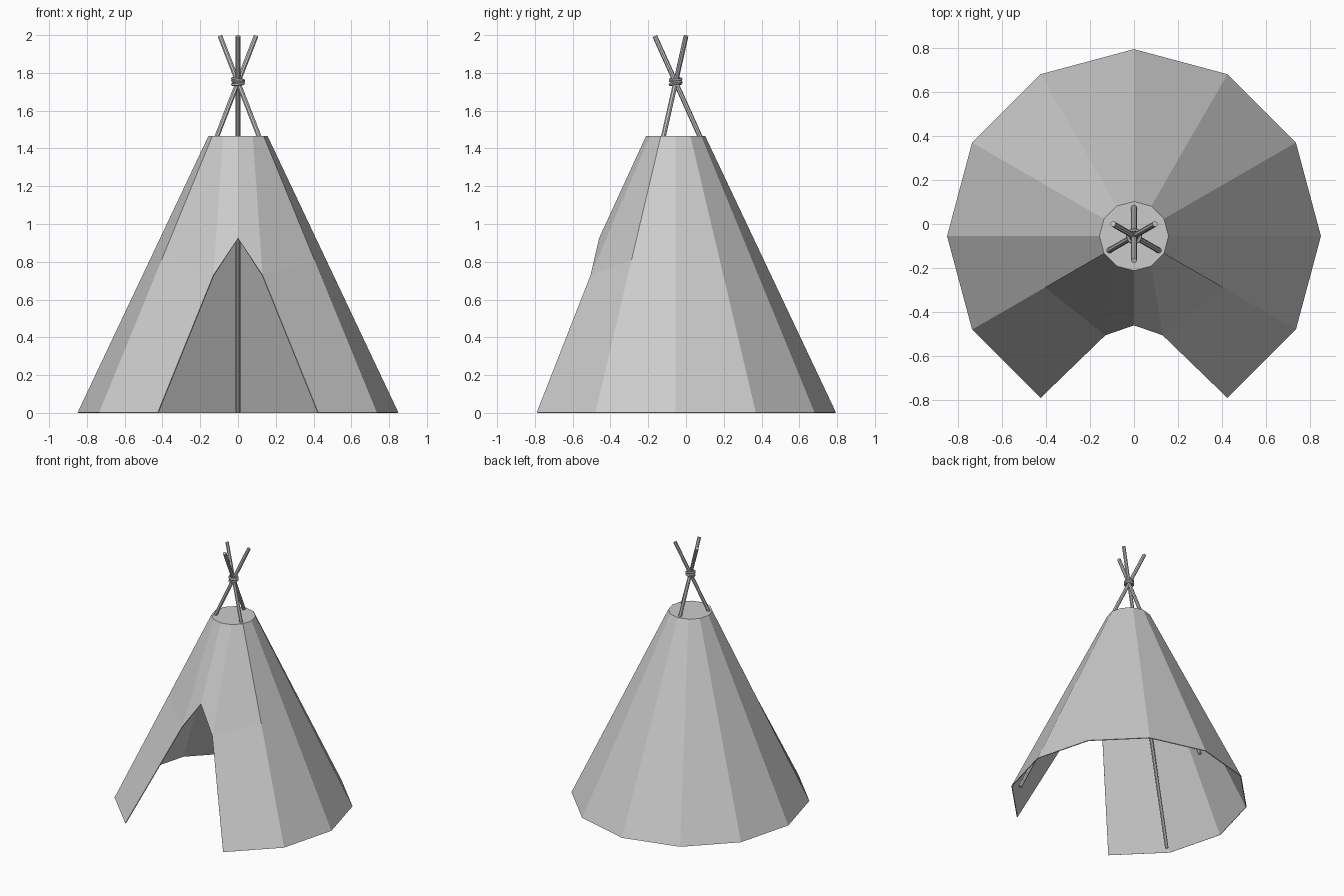
import bpy, bmesh
from math import sin, cos, pi, radians
from mathutils import Vector

if "Cube" in bpy.data.objects:
    bpy.data.objects.remove(bpy.data.objects["Cube"])

CY = -0.055            # tent axis offset in y
R0, R1, H = 0.85, 0.157, 1.465
SIDES = 12


def ring_point(i, z):
    r = R0 + (R1 - R0) * z / H
    a = i * 2 * pi / SIDES
    return Vector((r * cos(a), CY + r * sin(a), z))


def new_object(name, bm):
    bmesh.ops.recalc_face_normals(bm, faces=bm.faces)
    me = bpy.data.meshes.new(name)
    bm.to_mesh(me)
    bm.free()
    ob = bpy.data.objects.new(name, me)
    bpy.context.collection.objects.link(ob)
    return ob


# Canvas cover: twelve panels, flat top, front panels pulled in around the doorway
bm = bmesh.new()
doorway = {8: (-0.13, -0.505, 0.73), 9: (0, -0.46, 0.925), 10: (0.13, -0.505, 0.73)}
top = [bm.verts.new(ring_point(i, H)) for i in range(SIDES)]
mid = [bm.verts.new(doorway.get(i, ring_point(i, 0.81))) for i in range(SIDES)]
low = [None if i == 9 else bm.verts.new(ring_point(i, 0.003)) for i in range(SIDES)]
for i in range(SIDES):
    j = (i + 1) % SIDES
    bm.faces.new((top[i], mid[i], mid[j], top[j]))
    if 9 not in (i, j):
        bm.faces.new((mid[i], low[i], low[j], mid[j]))
bm.faces.new(top)
cover = new_object("canvas_cover", bm)
solid = cover.modifiers.new("thickness", 'SOLIDIFY')
solid.thickness = 0.006
solid.offset = -1


# Three poles crossing above the cover
def pole(name, angle):
    d = Vector((cos(angle), sin(angle), 0)) * 0.45
    cross = Vector((0, CY, 1.75))
    lo = cross + d * 1.745 - Vector((0, 0, 1.745))
    hi = cross - d * 0.245 + Vector((0, 0, 0.245))
    bpy.ops.mesh.primitive_cylinder_add(vertices=8, radius=0.013,
                                        depth=(hi - lo).length, location=(lo + hi) / 2)
    ob = bpy.context.object
    ob.name = name
    ob.rotation_euler = (hi - lo).to_track_quat('Z', 'Y').to_euler()


pole("back_pole", radians(90))
pole("left_pole", radians(210))
pole("right_pole", radians(330))

# Rope wound around the crossing
for k, (z, tx, ty) in enumerate([(1.742, 8, -6), (1.755, -7, 5), (1.765, 4, 9)]):
    bpy.ops.mesh.primitive_torus_add(major_segments=16, minor_segments=6,
                                     major_radius=0.029, minor_radius=0.008,
                                     location=(0, CY, z),
                                     rotation=(radians(tx), radians(ty), 0))
    bpy.context.object.name = f"rope_loop_{k + 1}"
